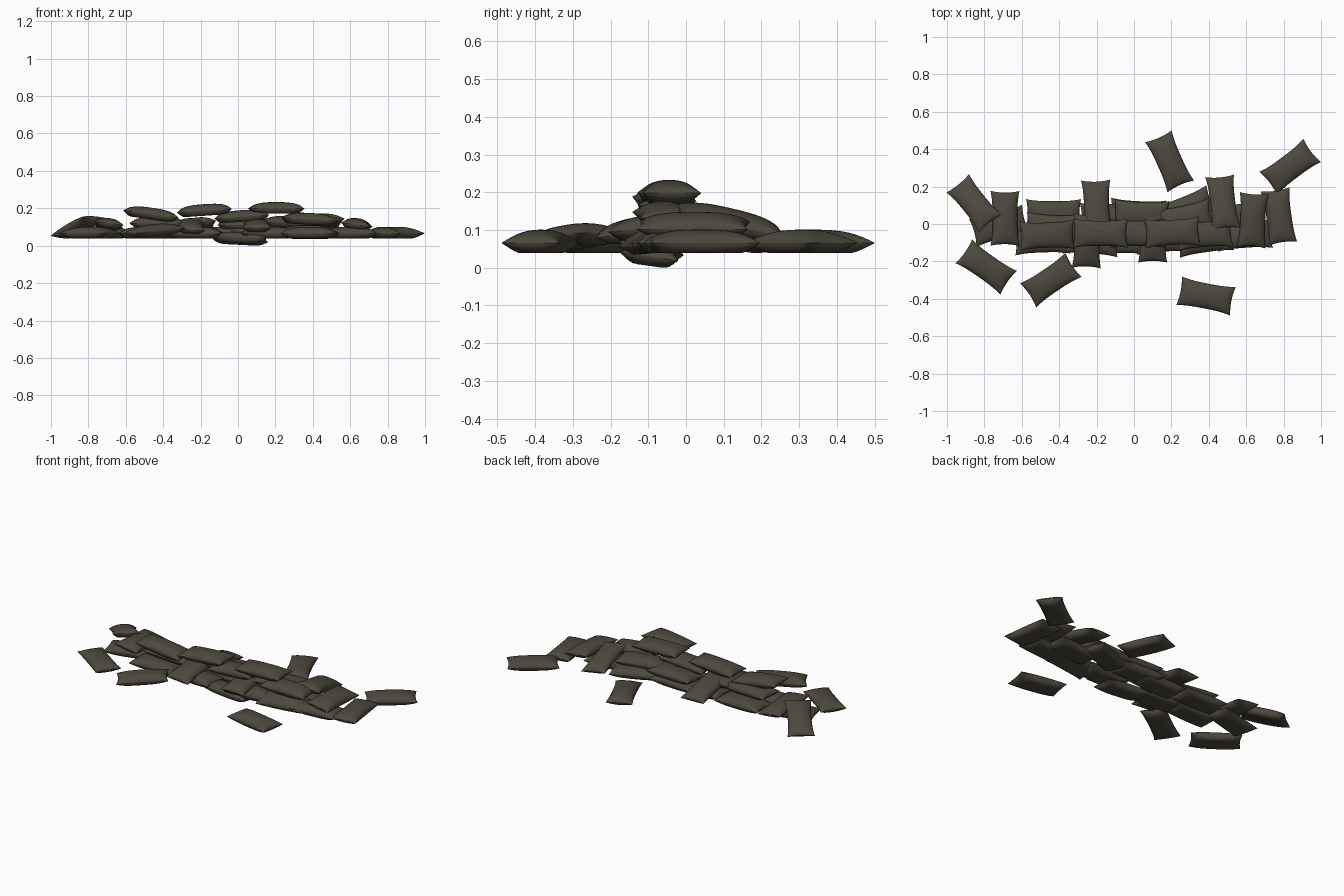
import bpy, bmesh, math

if "Cube" in bpy.data.objects:
    bpy.data.objects.remove(bpy.data.objects["Cube"])

cloth = bpy.data.materials.new("dark olive sackcloth")
cloth.diffuse_color = (0.075, 0.066, 0.048, 1)
cloth.use_nodes = True
cloth.node_tree.nodes["Principled BSDF"].inputs["Base Color"].default_value = cloth.diffuse_color


def make_bag_mesh(nu=20, nv=14):
    """Pillow shaped sandbag: pinched corners, plump top, flat underside."""
    bm = bmesh.new()
    for side in (1, -1):
        grid = []
        for i in range(nu + 1):
            row = []
            for j in range(nv + 1):
                # sine spacing puts more points near the seams
                u = math.sin((i / nu - 0.5) * math.pi)
                v = math.sin((j / nv - 0.5) * math.pi)
                x = u * (0.138 + 0.009 * v * v)
                y = v * (0.067 + 0.011 * abs(u) ** 3)
                h = ((1 - abs(u) ** 2.8) * (1 - abs(v) ** 2.2)) ** 0.5
                z = 0.035 * h if side > 0 else -0.027 * min(1, 1.45 * h)
                row.append(bm.verts.new((x, y, z)))
            grid.append(row)
        for i in range(nu):
            for j in range(nv):
                q = [grid[i][j], grid[i + 1][j], grid[i + 1][j + 1], grid[i][j + 1]]
                bm.faces.new(q if side > 0 else q[::-1])
    bmesh.ops.remove_doubles(bm, verts=bm.verts, dist=1e-5)
    for f in bm.faces:
        f.smooth = True
    # sharp seam around the rim
    for e in bm.edges:
        if all(abs(v.co.z) < 1e-6 for v in e.verts):
            e.smooth = False
    me = bpy.data.meshes.new("sandbag")
    bm.to_mesh(me)
    bm.free()
    me.materials.append(cloth)
    return me


bag = make_bag_mesh()


def place(name, bags):
    for n, (x, y, z, turn, pitch, roll) in enumerate(bags, 1):
        ob = bpy.data.objects.new(f"{name}_{n}", bag)
        ob.location = (x, y, z)
        ob.rotation_euler = [math.radians(a) for a in (roll, pitch, turn)]
        bpy.context.collection.objects.link(ob)


G = 0.066  # height of a bag lying on the ground

# bags that rolled away from the wall
place("loose_sandbag", [
    (0.19, 0.335, G, -66, 0, 0),
    (0.835, 0.305, G, 37, 0, 0),
    (0.385, -0.385, G, -11, 0, 0),
    (-0.445, -0.30, 0.08, 34, -5, 0),
    (-0.79, -0.23, G, -35, 0, 0),
    (-0.855, 0.11, 0.10, -51, -19, 0),
])

# bottom course of the wall
place("bottom_sandbag", [
    (0.775, 0.04, G, 98, 0, 0),
    (-0.43, 0.055, G, 0, 0, 0),
    (-0.14, 0.04, G, 2, 0, 0),
    (0.02, 0.055, G + 0.01, -3, 0, 0),
    (0.28, 0.08, G + 0.01, 22, 0, 0),
    (0.48, 0.03, G, 5, 0, 0),
    (-0.49, -0.085, G, 2, 0, 0),
    (-0.23, -0.09, G, -4, 0, 0),
    (0.16, -0.08, G, 3, 0, 0),
    (0.38, -0.085, G + 0.005, 8, 0, 12),
    (0.59, -0.06, G, 4, 0, 0),
    (-0.72, -0.01, G, 15, 0, 0),
    (0.01, -0.09, 0.037, -3, 3, -8),
])

# middle course, many bags laid across the wall
place("middle_sandbag", [
    (-0.69, 0.03, 0.11, 90, 4, 8),
    (-0.20, 0.09, 0.108, 92, 10, 0),
    (-0.25, -0.09, 0.105, 88, -8, 4),
    (0.10, -0.06, 0.11, 90, -6, 0),
    (0.475, 0.115, 0.122, 97, 13, 8),
    (0.635, 0.02, 0.112, 87, 0, 8),
    (-0.43, -0.02, 0.12, -3, 0, 0),
    (0.02, -0.05, 0.155, 0, -4, 0),
    (0.38, -0.055, 0.14, 4, 3, 0),
    (0.27, 0.03, 0.125, 12, 0, 0),
    (0.04, 0.05, 0.115, -2, 0, 4),
])

# top course
place("top_sandbag", [
    (-0.465, -0.06, 0.168, 2, 8, 0),
    (-0.18, -0.05, 0.187, 0, -4, 0),
    (0.205, -0.045, 0.198, 3, 0, 0),
])
